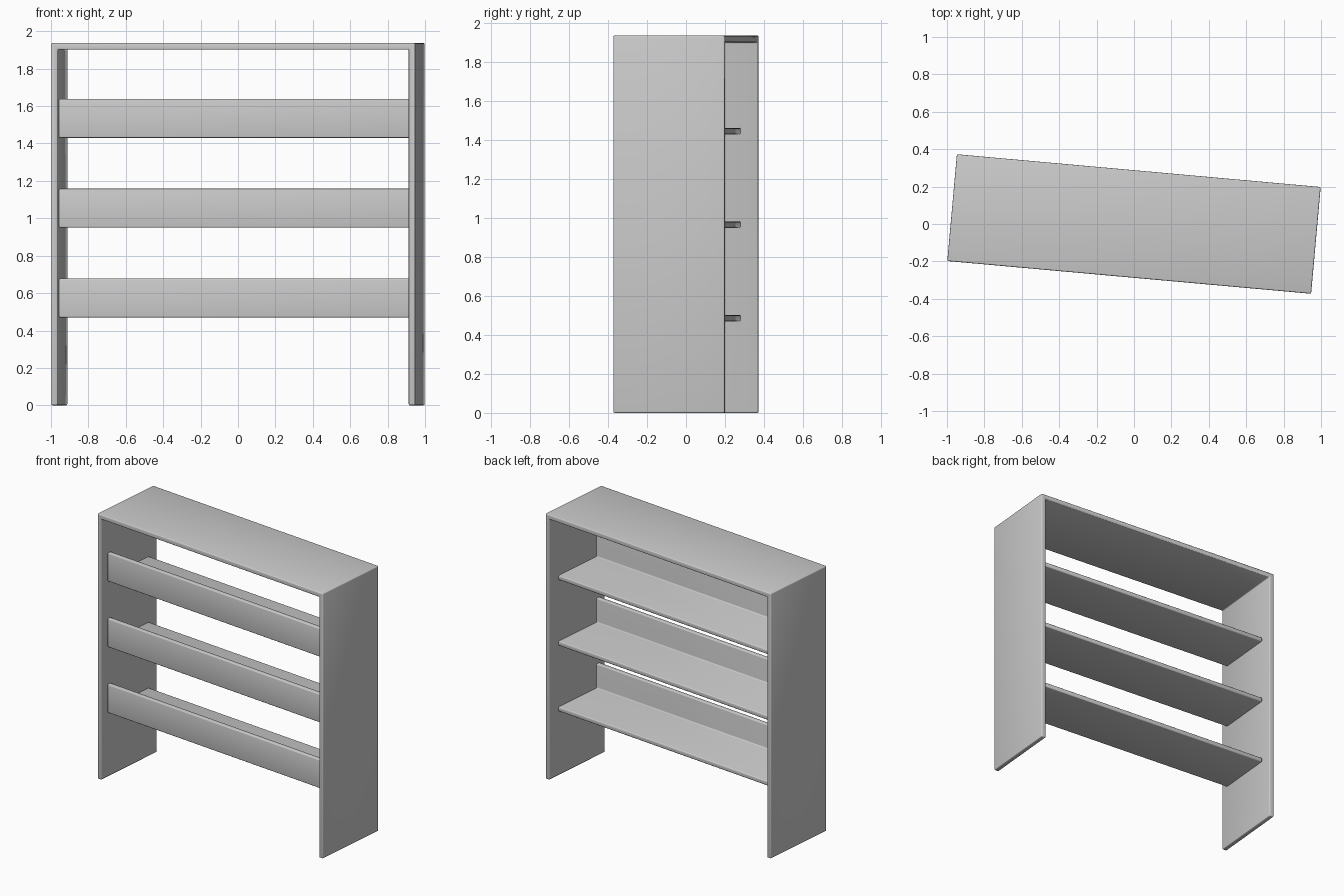
import bpy, bmesh
from math import radians
from mathutils import Vector

if "Cube" in bpy.data.objects:
    bpy.data.objects.remove(bpy.data.objects["Cube"])

TURN = radians(-5.14)          # whole unit is turned slightly about z
W, D, H, T = 1.953, 0.573, 1.937, 0.035


def extruded(name, points, vector):
    """Extrude a closed 3D outline along a vector, with softened edges."""
    bm = bmesh.new()
    face = bm.faces.new([bm.verts.new(p) for p in points])
    ext = bmesh.ops.extrude_face_region(bm, geom=[face], use_keep_orig=True)
    moved = [g for g in ext["geom"] if isinstance(g, bmesh.types.BMVert)]
    bmesh.ops.translate(bm, verts=moved, vec=Vector(vector))
    bmesh.ops.recalc_face_normals(bm, faces=bm.faces)
    for f in bm.faces:
        f.smooth = True
    mesh = bpy.data.meshes.new(name)
    bm.to_mesh(mesh)
    bm.free()
    obj = bpy.data.objects.new(name, mesh)
    bpy.context.collection.objects.link(obj)
    obj.rotation_euler.z = TURN
    bevel = obj.modifiers.new("Soft edges", 'BEVEL')
    bevel.width = 0.007
    bevel.segments = 3
    bevel.limit_method = 'ANGLE'
    return obj


# Outer frame: two side panels and a top in one upside-down U
o, i = W / 2, W / 2 - T
u = [(-o, 0), (-o, H), (o, H), (o, 0), (i, 0), (i, H - T), (-i, H - T), (-i, 0)]
extruded("frame", [(x, -D / 2, z) for x, z in u], (0, D, 0))

# Three L-shaped shelves with a raised front lip
front, back, t, lip = -0.226, 0.197, 0.033, 0.208
for n in range(3):
    z = 0.47 + 0.48 * n
    ell = [(front, z), (back, z), (back, z + t), (front + t, z + t),
           (front + t, z + lip), (front, z + lip)]
    extruded(f"shelf_{n + 1}", [(-i, y, h) for y, h in ell], (2 * i, 0, 0))
